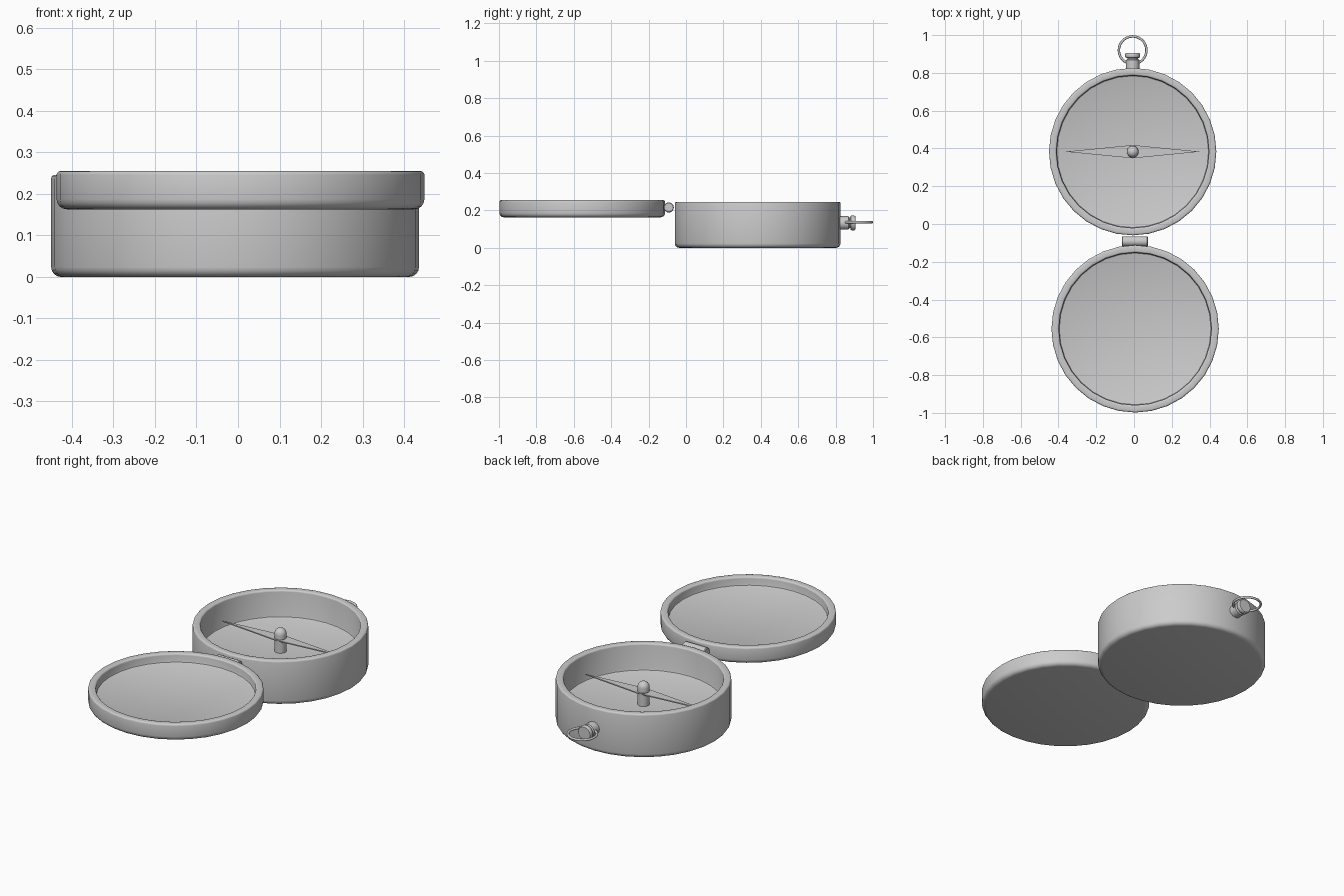
import bpy, bmesh, math
from mathutils import Matrix, Vector

if "Cube" in bpy.data.objects:
    bpy.data.objects.remove(bpy.data.objects["Cube"])

BOX = Vector((-0.007, 0.383, 0))
LID = Vector((0.006, -0.555, 0))


def finish(name, bm, angle=40):
    bmesh.ops.recalc_face_normals(bm, faces=bm.faces)
    me = bpy.data.meshes.new(name)
    bm.to_mesh(me)
    bm.free()
    ob = bpy.data.objects.new(name, me)
    bpy.context.collection.objects.link(ob)
    bpy.ops.object.select_all(action='DESELECT')
    ob.select_set(True)
    bpy.context.view_layer.objects.active = ob
    bpy.ops.object.shade_smooth_by_angle(angle=math.radians(angle))
    return ob


def lathe(name, profile, centre, sides=32, axis='Z'):
    """Revolve (radius, height) points; axis Y or X lays the part down."""
    bm = bmesh.new()
    rings = []
    for r, h in profile:
        rings.append([bm.verts.new((r * math.cos(2 * math.pi * i / sides),
                                    r * math.sin(2 * math.pi * i / sides), h))
                      for i in range(sides)])
    for a, b in zip(rings, rings[1:]):
        for i in range(sides):
            j = (i + 1) % sides
            bm.faces.new((a[i], a[j], b[j], b[i]))
    bm.faces.new(rings[0])
    bm.faces.new(rings[-1])
    turn = {'Z': Matrix(),
            'Y': Matrix.Rotation(-math.pi / 2, 4, 'X'),
            'X': Matrix.Rotation(math.pi / 2, 4, 'Y')}[axis]
    bm.transform(Matrix.Translation(centre) @ turn)
    return finish(name, bm)


def arc(r, h, radius, start, end, steps=4):
    return [(r + radius * math.cos(math.radians(start + (end - start) * k / steps)),
             h + radius * math.sin(math.radians(start + (end - start) * k / steps)))
            for k in range(steps + 1)]


def dish(name, centre, bottom, top, floor, corner=0.024, lip=0.009, outer=0.443, inner=0.404):
    profile = arc(outer - corner, bottom + corner, corner, -90, 0)
    profile += arc(outer - lip, top - lip, lip, 0, 90, 3)
    profile += arc(inner + lip, top - lip, lip, 90, 180, 3)
    profile += arc(inner - 0.008, floor + 0.008, 0.008, 0, -90, 2)
    return lathe(name, profile, centre)


# case and opened lid
dish("case", BOX, 0.0, 0.246, 0.097)
dish("lid", LID, 0.163, 0.255, 0.207)

# hinge barrel
lathe("hinge", [(0.023, -0.069), (0.027, -0.065), (0.027, 0.065), (0.023, 0.069)],
      Vector((0.005, -0.092, 0.216)), 20, 'X')
# pivot post with domed cap
lathe("pivot_post", [(0.03, 0.09), (0.03, 0.163), (0.024, 0.165)], BOX, 20)
lathe("pivot_cap", [(0.026, 0.168), (0.031, 0.172)] + arc(0, 0.194, 0.031, 0, 86, 6), BOX, 20)

# flat diamond needle
bm = bmesh.new()
face = bm.faces.new([bm.verts.new((x, y, 0.164)) for x, y in
                     ((-0.358, 0), (0, -0.035), (0.358, 0), (0, 0.035))])
ext = bmesh.ops.extrude_face_region(bm, geom=[face])
bmesh.ops.translate(bm, verts=[v for v in ext["geom"] if isinstance(v, bmesh.types.BMVert)],
                    vec=(0, 0, 0.006))
bm.transform(Matrix.Translation(BOX))
finish("needle", bm, 20)

# crown: stem, narrow neck and cap
lathe("crown", [(0.036, 0.81), (0.036, 0.868), (0.028, 0.874), (0.028, 0.879),
                (0.037, 0.881), (0.04, 0.885), (0.04, 0.9), (0.036, 0.905)],
      Vector((BOX.x, 0, 0.133)), 24, 'Y')

# hanging ring
bpy.ops.mesh.primitive_torus_add(major_radius=0.073, minor_radius=0.0065,
                                 major_segments=40, minor_segments=10,
                                 location=(BOX.x, 0.92, 0.137))
bpy.context.object.name = "hanging_ring"
bpy.ops.object.shade_smooth()
